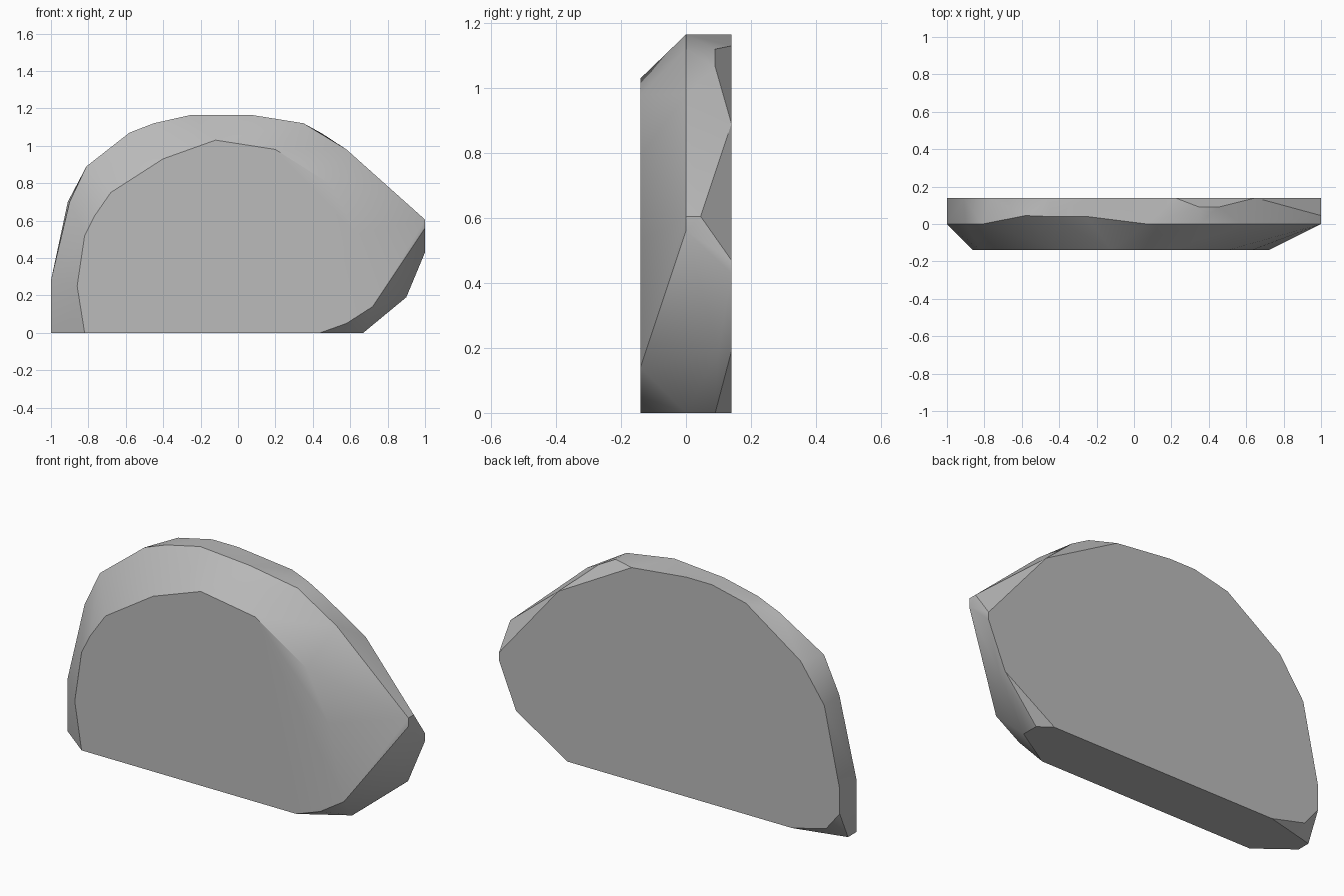
import bpy
import bmesh
from math import radians

cube = bpy.data.objects.get("Cube")
if cube:
    bpy.data.objects.remove(cube, do_unlink=True)

# Plain grey stone
stone = bpy.data.materials.new("grey stone")
stone.use_nodes = True
grey = (0.5, 0.5, 0.5, 1)
stone.diffuse_color = grey
stone.node_tree.nodes["Principled BSDF"].inputs["Base Color"].default_value = grey

HALF = 0.14

# Flat front outline (x, z)
front = [(-.82, 0), (-.86, .25), (-.82, .52), (-.77, .62), (-.68, .75), (-.4, .93),
         (-.12, 1.03), (.2, .98), (.5, .79), (.63, .53), (.72, .14), (.58, .05), (.44, 0)]

# Flat back outline (x, z)
back = [(-.72, 0), (-.92, .05), (-1, .15), (-1, .28), (-.91, .7), (-.77, .9), (-.45, 1.12),
        (-.25, 1.165), (-.1, 1.165), (.22, 1.13), (.65, .89), (1, .47), (1, .43), (.9, .19), (.6, 0)]

# Chipped ridge between the two faces (x, y, z)
ridge = [(-1, 0, 0), (-1, .07, 0), (-1, 0, .28), (-.9, 0, .7), (-.81, 0, .89),
         (-.58, .045, 1.07), (-.45, .04, 1.12), (-.25, .04, 1.165), (.07, 0, 1.165),
         (.35, 0, 1.12), (.35, .09, 1.12), (.45, .09, 1.065), (.58, 0, .98),
         (1, 0, .605), (1, .045, .605), (1, 0, .56), (.9, .1, .19), (.67, 0, 0), (.67, .09, 0)]

points = [(x, -HALF, z) for x, z in front] + [(x, HALF, z) for x, z in back] + ridge

# Wrap the outlines into one faceted boulder slab
bm = bmesh.new()
for p in points:
    bm.verts.new(p)
hull = bmesh.ops.convex_hull(bm, input=bm.verts)
loose = {g for g in hull["geom_interior"] + hull["geom_unused"]
         if isinstance(g, bmesh.types.BMVert)}
bmesh.ops.delete(bm, geom=list(loose), context="VERTS")
bmesh.ops.dissolve_limit(bm, angle_limit=radians(1), verts=bm.verts, edges=bm.edges)
bmesh.ops.recalc_face_normals(bm, faces=bm.faces)

mesh = bpy.data.meshes.new("rock_slab")
bm.to_mesh(mesh)
bm.free()
mesh.materials.append(stone)
rock = bpy.data.objects.new("rock_slab", mesh)
bpy.context.collection.objects.link(rock)

# Soft facets with crisp breaks
bpy.context.view_layer.objects.active = rock
rock.select_set(True)
bpy.ops.object.shade_smooth_by_angle(angle=radians(30))
